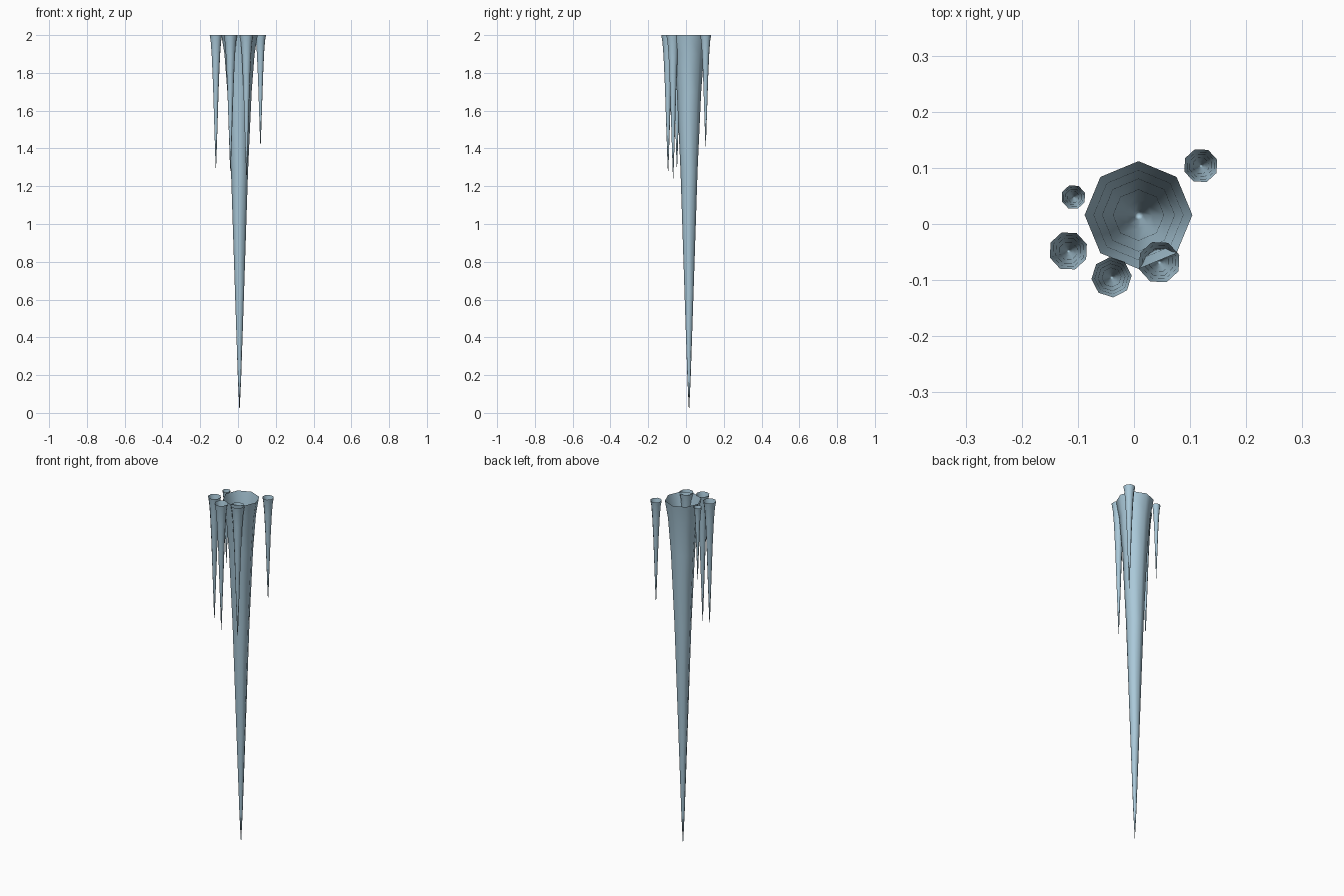
import bpy, bmesh, math

if "Cube" in bpy.data.objects:
    bpy.data.objects.remove(bpy.data.objects["Cube"])

ice = bpy.data.materials.new("pale ice blue")
ice.diffuse_color = (0.40, 0.58, 0.69, 1)
ice.use_nodes = True
ice.node_tree.nodes["Principled BSDF"].inputs["Base Color"].default_value = ice.diffuse_color

# radius fraction against length fraction (0 = open top, 1 = tip)
PROFILE = [(0.0, 1.0), (0.05, 0.83), (0.15, 0.67), (0.36, 0.47),
           (0.68, 0.25), (0.91, 0.09)]


def icicle(name, x, y, radius, tip_z, turn, sides=8):
    """Open-topped, flared cone hanging from z = 2."""
    bm = bmesh.new()
    length = 2.0 - tip_z
    rings = []
    for t, f in PROFILE:
        rings.append([bm.verts.new((
            x + radius * f * math.cos(turn + 2 * math.pi * i / sides),
            y + radius * f * math.sin(turn + 2 * math.pi * i / sides),
            2.0 - length * t)) for i in range(sides)])
    for up, low in zip(rings, rings[1:]):
        for i in range(sides):
            j = (i + 1) % sides
            bm.faces.new((up[i], low[i], low[j], up[j]))
    tip = bm.verts.new((x, y, tip_z))
    for i in range(sides):
        bm.faces.new((rings[-1][i], tip, rings[-1][(i + 1) % sides]))
    for f in bm.faces:
        f.smooth = True
    mesh = bpy.data.meshes.new(name)
    bm.to_mesh(mesh)
    bm.free()
    mesh.materials.append(ice)
    bpy.context.collection.objects.link(bpy.data.objects.new(name, mesh))


# main icicle and the short ones around it
icicle("main_icicle", 0.008, 0.016, 0.096, 0.0, math.radians(90))
icicle("small_icicle_back_right", 0.119, 0.104, 0.031, 1.40, math.radians(20))
icicle("small_icicle_back_left", -0.108, 0.048, 0.022, 1.57, math.radians(20))
icicle("small_icicle_left", -0.117, -0.048, 0.035, 1.28, math.radians(20))
icicle("small_icicle_front_left", -0.040, -0.095, 0.036, 1.26, math.radians(5))
icicle("small_icicle_front_right", 0.045, -0.068, 0.038, 1.23, math.radians(20))
